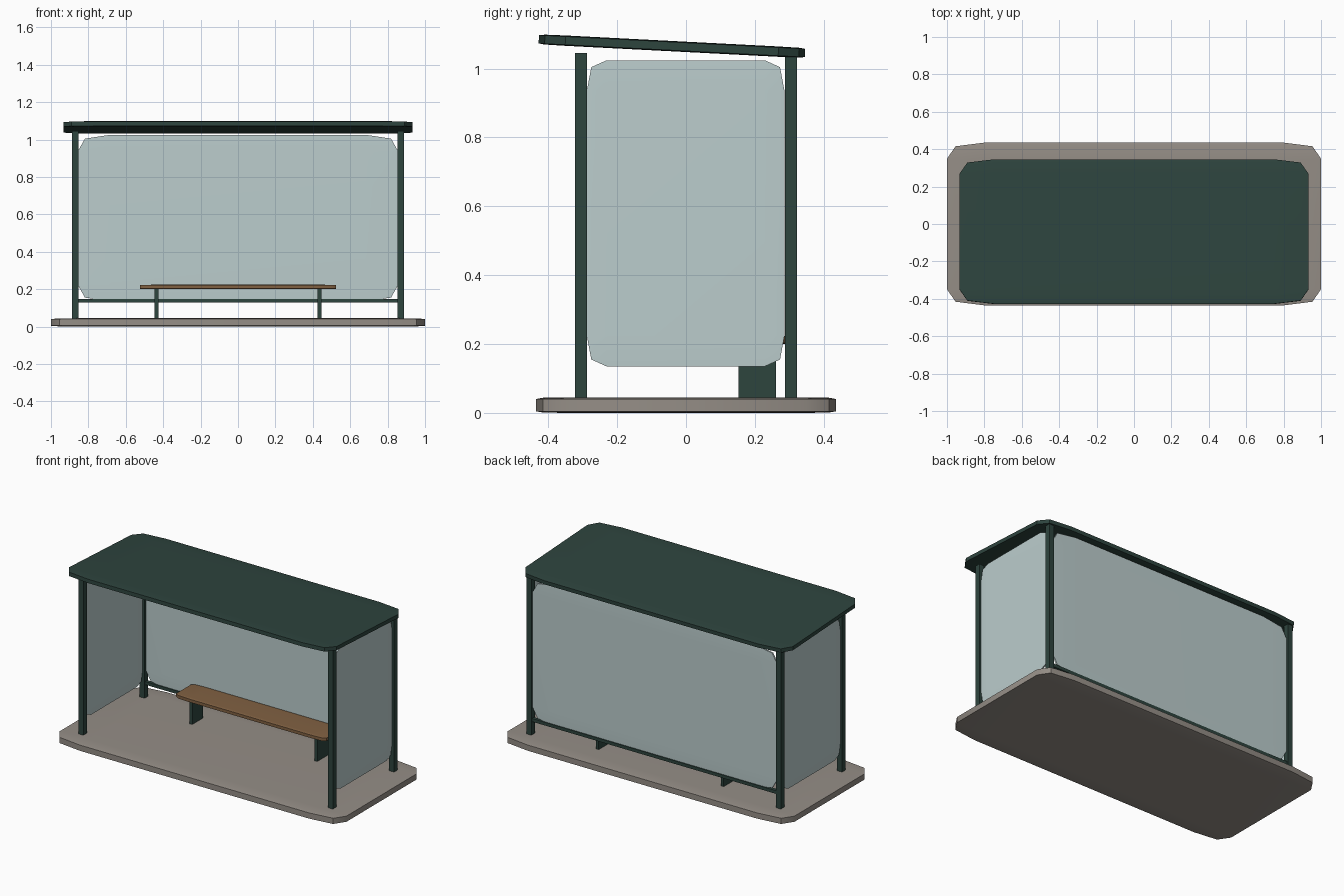
import bpy
import bmesh
import math

default = bpy.data.objects.get("Cube")
if default:
    bpy.data.objects.remove(default, do_unlink=True)


def material(name, rgb):
    mat = bpy.data.materials.new(name)
    mat.use_nodes = True
    mat.diffuse_color = (*rgb, 1)
    mat.node_tree.nodes["Principled BSDF"].inputs["Base Color"].default_value = (*rgb, 1)
    return mat


green = material("dark green metal", (0.027, 0.058, 0.048))
glass = material("pale glass", (0.50, 0.61, 0.61))
concrete = material("warm grey concrete", (0.30, 0.27, 0.24))
wood = material("brown wood", (0.22, 0.12, 0.055))


def block(name, mat, low, high, rounded=False, tilt=0):
    """Box between two corners; rounded ones are bevelled before stretching."""
    bm = bmesh.new()
    bmesh.ops.create_cube(bm, size=2)
    if rounded:
        bmesh.ops.bevel(bm, geom=bm.edges[:], offset=0.2, offset_type='OFFSET',
                        segments=2, profile=0.6, affect='EDGES')
    half = [(b - a) / 2 for a, b in zip(low, high)]
    bmesh.ops.scale(bm, vec=half, verts=bm.verts)
    mesh = bpy.data.meshes.new(name)
    bm.to_mesh(mesh)
    bm.free()
    mesh.materials.append(mat)
    obj = bpy.data.objects.new(name, mesh)
    obj.location = [(a + b) / 2 for a, b in zip(low, high)]
    obj.rotation_euler.x = tilt
    bpy.context.collection.objects.link(obj)
    if rounded:
        bpy.ops.object.select_all(action='DESELECT')
        obj.select_set(True)
        bpy.context.view_layer.objects.active = obj
        bpy.ops.object.shade_smooth_by_angle(angle=math.radians(35))
    return obj


# Ground slab and sloping roof
block("base_slab", concrete, (-1, -0.435, 0), (1, 0.435, 0.045), rounded=True)
block("roof", green, (-0.933, -0.428, 1.05), (0.933, 0.346, 1.08),
      rounded=True, tilt=math.radians(-2.95))

# Back wall: glass and lower rail
block("back_glass", glass, (-0.857, 0.299, 0.135), (0.857, 0.311, 1.025), rounded=True)
block("back_rail", green, (-0.86, 0.294, 0.128), (0.86, 0.316, 0.148))

# Bench seat
block("bench_seat", wood, (-0.525, 0.115, 0.2), (0.525, 0.3, 0.224), rounded=True)

# Posts, side glass and bench legs on both sides
for side, s in (("left", 1), ("right", -1)):
    x = 0.87 * s
    for place, y in (("front", -0.305), ("back", 0.305)):
        block(f"{place}_{side}_post", green,
              (x - 0.017, y - 0.017, 0.04), (x + 0.017, y + 0.017, 1.045))
    block(f"{side}_side_glass", glass,
          (x - 0.006, -0.288, 0.135), (x + 0.006, 0.286, 1.024), rounded=True)
    leg = 0.436 * s
    block(f"{side}_bench_leg", green,
          (leg - 0.01, 0.153, 0.04), (leg + 0.01, 0.261, 0.205))
